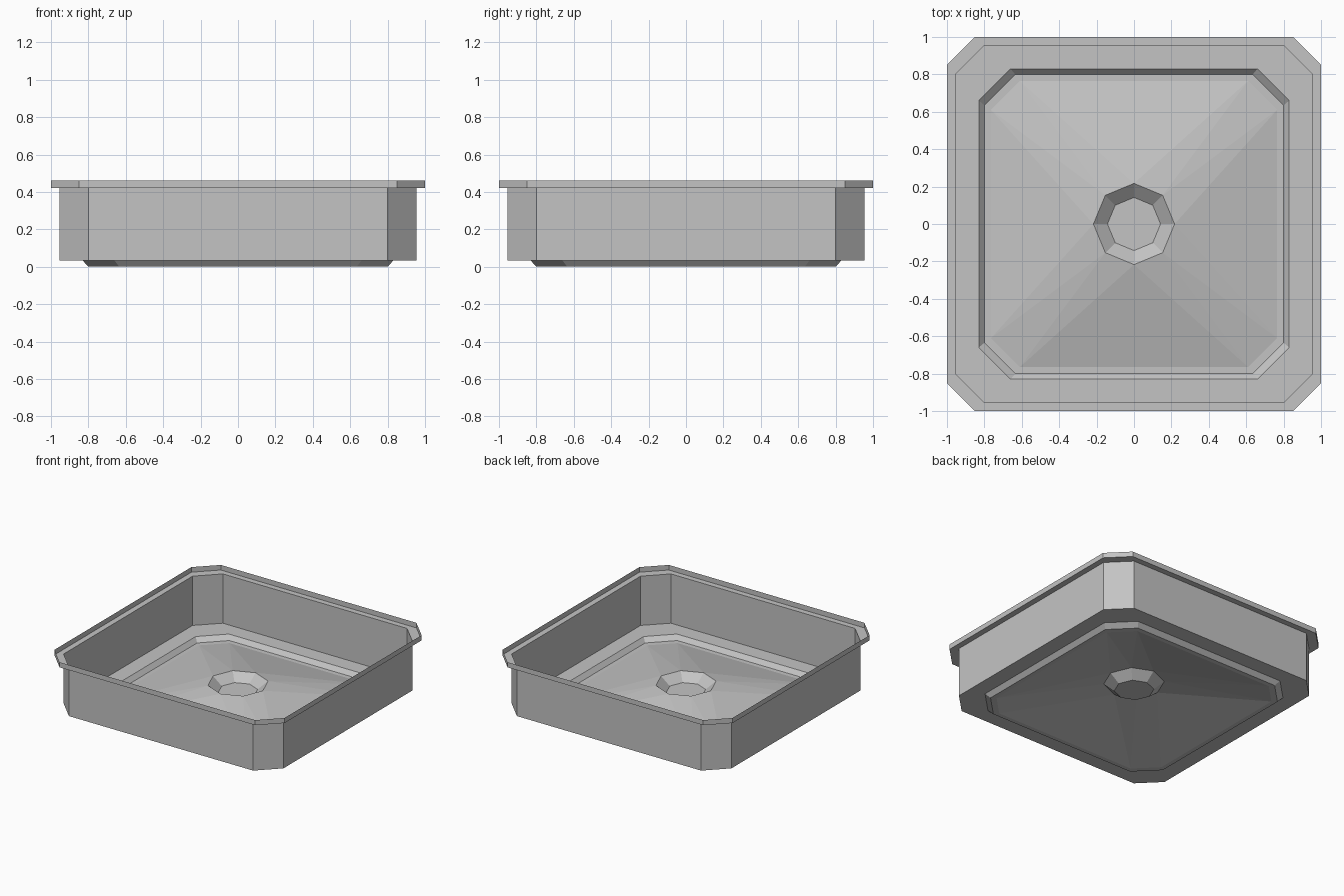
import bpy
import bmesh
import math

cube = bpy.data.objects.get("Cube")
if cube:
    bpy.data.objects.remove(cube, do_unlink=True)

GREY = (0.55, 0.55, 0.55, 1)
metal = bpy.data.materials.new("brushed grey")
metal.use_nodes = True
metal.diffuse_color = GREY
metal.node_tree.nodes["Principled BSDF"].inputs["Base Color"].default_value = GREY


def cut_square(half, side, z):
    """Square ring with cut corners, two points per corner, counter-clockwise."""
    pts = []
    x, y = 1, 1
    for i in range(4):
        pair = [(x * half, y * side, z), (x * side, y * half, z)]
        pts += pair if x * y > 0 else pair[::-1]
        x, y = -y, x
    return pts


def octagon(radius, z):
    return [(radius * math.cos(i * math.pi / 4), radius * math.sin(i * math.pi / 4), z)
            for i in range(8)]


def finish(name, bm):
    mesh = bpy.data.meshes.new(name)
    bm.normal_update()
    bm.to_mesh(mesh)
    bm.free()
    mesh.materials.append(metal)
    obj = bpy.data.objects.new(name, mesh)
    bpy.context.collection.objects.link(obj)


def loft(name, rings, cap=False):
    """Join eight-sided rings, outermost first, optionally closing the last."""
    bm = bmesh.new()
    loops = [[bm.verts.new(p) for p in ring] for ring in rings]
    for a, b in zip(loops, loops[1:]):
        for i in range(8):
            j = (i + 1) % 8
            bm.faces.new((a[i], a[j], b[j], b[i]))
    if cap:
        bm.faces.new(loops[-1])
    finish(name, bm)


rim_inner = cut_square(0.955, 0.80, 0.42)
wall_foot = cut_square(0.955, 0.80, 0.033)
floor_edge = cut_square(0.765, 0.61, 0)
drain_edge = octagon(0.217, 0.14)

# Upright lip on a narrow step
loft("rim", [cut_square(1, 0.85, 0.46), cut_square(1, 0.85, 0.42), rim_inner])

# Thin side walls
loft("walls", [rim_inner, wall_foot])

# Flat ledge and the shallow step below it
loft("ledge", [wall_foot, cut_square(0.83, 0.66, 0.033),
               cut_square(0.80, 0.635, 0), floor_edge])

# Floor panels rising to the middle
bm = bmesh.new()
outer = [bm.verts.new(p) for p in floor_edge]
inner = [bm.verts.new(p) for p in drain_edge]
for c in range(4):
    a, b, nxt = outer[2 * c], outer[2 * c + 1], outer[(2 * c + 2) % 8]
    corner, mid, last = (inner[(2 * c + k) % 8] for k in (1, 2, 3))
    bm.faces.new((a, b, corner))
    bm.faces.new((b, mid, corner))
    bm.faces.new((b, nxt, mid))
    bm.faces.new((nxt, last, mid))
finish("floor", bm)

# Sunken centre cup
loft("centre_cup", [drain_edge, octagon(0.142, 0.08)], cap=True)
